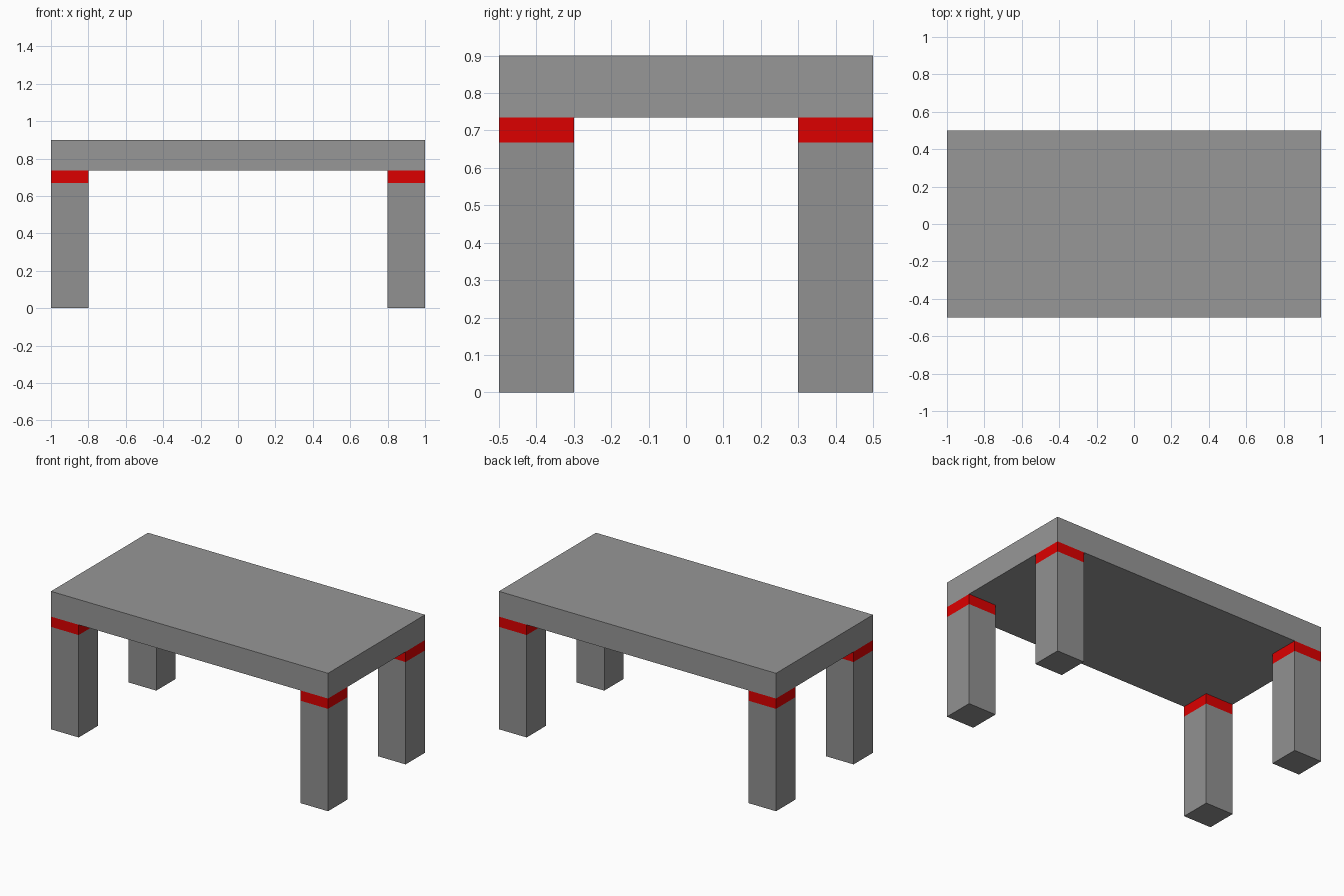
import bpy

if "Cube" in bpy.data.objects:
    bpy.data.objects.remove(bpy.data.objects["Cube"])

TOP, SLAB_BOTTOM, BAND_BOTTOM = 0.90, 0.735, 0.668
LEG = 0.20


def material(name, r, g, b):
    mat = bpy.data.materials.new(name)
    mat.diffuse_color = (r, g, b, 1.0)
    mat.use_nodes = True
    mat.node_tree.nodes["Principled BSDF"].inputs["Base Color"].default_value = mat.diffuse_color
    return mat


red = material("red_band", 0.72, 0.0, 0.0)
slab_grey = material("slab_grey", 0.31, 0.31, 0.31)
leg_grey = material("leg_grey", 0.286, 0.286, 0.286)


def box(name, x, y, z0, z1, sx, sy, mat):
    bpy.ops.mesh.primitive_cube_add(size=1, location=(x, y, (z0 + z1) / 2))
    obj = bpy.context.object
    obj.name = name
    obj.scale = (sx, sy, z1 - z0)
    bpy.ops.object.transform_apply(location=False, rotation=False, scale=True)
    obj.data.materials.append(mat)
    return obj


# Table top
box("table_top", 0, 0, SLAB_BOTTOM, TOP, 2.0, 1.0, slab_grey)

# Four corner legs, each with a red band under the top
for x_name, sx in (("left", -1), ("right", 1)):
    for y_name, sy in (("front", -1), ("back", 1)):
        x, y = sx * (1.0 - LEG / 2), sy * (0.5 - LEG / 2)
        box(f"{y_name}_{x_name}_leg", x, y, 0, BAND_BOTTOM, LEG, LEG, leg_grey)
        box(f"{y_name}_{x_name}_band", x, y, BAND_BOTTOM, SLAB_BOTTOM, LEG, LEG, red)
